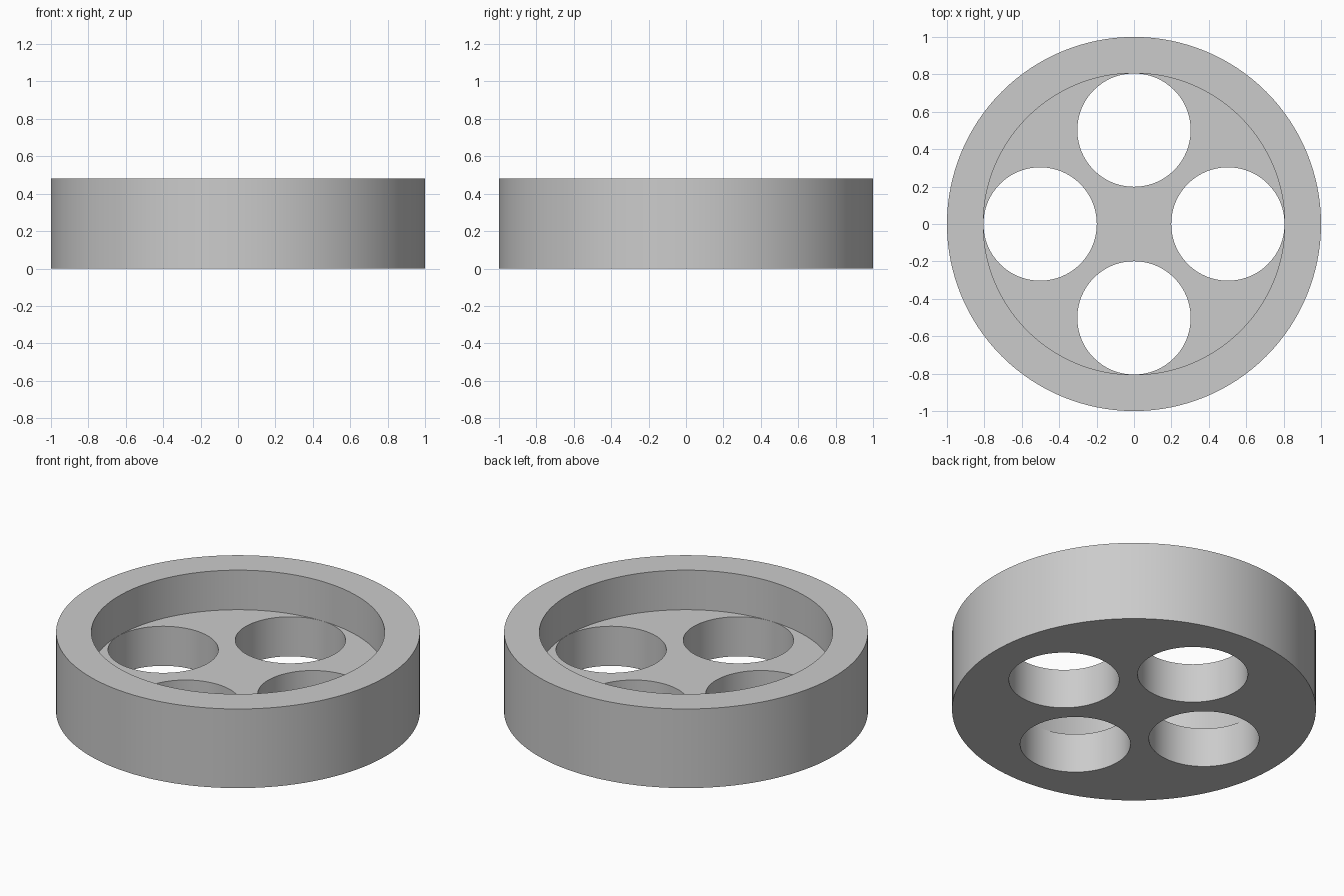
import bpy, math

if "Cube" in bpy.data.objects:
    bpy.data.objects.remove(bpy.data.objects["Cube"], do_unlink=True)

HEIGHT, FLOOR = 0.48, 0.24
OUTER, RECESS = 1.0, 0.806
HOLE, HOLE_OFFSET = 0.303, 0.502

grey = bpy.data.materials.new("plain grey")
grey.use_nodes = True
colour = (0.6, 0.6, 0.6, 1)
grey.diffuse_color = colour
grey.node_tree.nodes["Principled BSDF"].inputs["Base Color"].default_value = colour


def cylinder(name, radius, bottom, top, x=0, y=0, sides=128):
    bpy.ops.mesh.primitive_cylinder_add(vertices=sides, radius=radius, depth=top - bottom,
                                        location=(x, y, (bottom + top) / 2))
    obj = bpy.context.object
    obj.name = name
    obj.data.materials.append(grey)
    return obj


# Solid disc
wheel = cylinder("wheel_body", OUTER, 0, HEIGHT)

# Round recess in the top, then four through holes
cutters = [cylinder("recess_cutter", RECESS, FLOOR, HEIGHT + 0.2)]
for i in range(4):
    a = i * math.pi / 2
    cutters.append(cylinder("hole_cutter", HOLE, -0.2, HEIGHT + 0.1,
                            HOLE_OFFSET * math.cos(a), HOLE_OFFSET * math.sin(a), 96))

for cutter in cutters:
    bpy.ops.object.select_all(action='DESELECT')
    wheel.select_set(True)
    bpy.context.view_layer.objects.active = wheel
    cut = wheel.modifiers.new("cut", 'BOOLEAN')
    cut.operation = 'DIFFERENCE'
    cut.solver = 'EXACT'
    cut.object = cutter
    bpy.ops.object.modifier_apply(modifier=cut.name)
    bpy.data.objects.remove(cutter, do_unlink=True)

# Smooth walls with crisp rims
bpy.ops.object.shade_smooth_by_angle(angle=math.radians(30))
